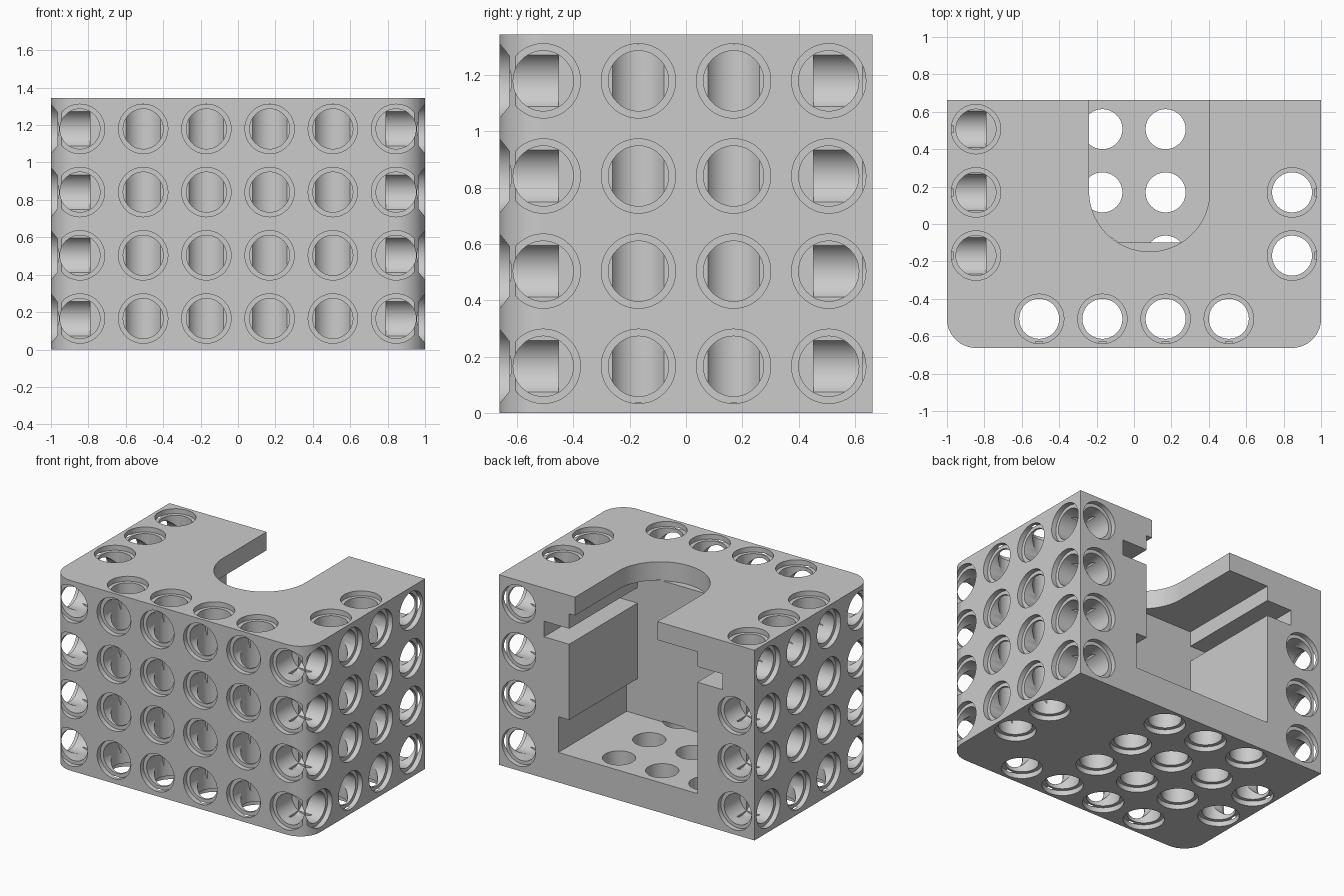
import bpy, bmesh, math
from mathutils import Vector

cube = bpy.data.objects.get("Cube")
if cube:
    bpy.data.objects.remove(cube, do_unlink=True)

W, D, H = 1.0, 0.6625, 1.345          # half width, half depth, height
PITCH = 0.338
XS = [(i - 2.5) * PITCH for i in range(6)]
YS = [(i - 1.5) * PITCH for i in range(4)]
ZS = [H / 2 + y for y in YS]
BORE, RIM, RIM_DEPTH, DEPTH = 0.107, 0.132, 0.035, 0.21
SIDES = 48


def finish(name, bm):
    bmesh.ops.recalc_face_normals(bm, faces=bm.faces[:])
    mesh = bpy.data.meshes.new(name)
    bm.to_mesh(mesh)
    bm.free()
    obj = bpy.data.objects.new(name, mesh)
    bpy.context.collection.objects.link(obj)
    return obj


def prism(name, outline, start, sweep):
    """Extrude an outline of 3D points along a sweep vector."""
    bm = bmesh.new()
    face = bm.faces.new([bm.verts.new(Vector(p) + Vector(start)) for p in outline])
    moved = bmesh.ops.extrude_face_region(bm, geom=[face])["geom"]
    bmesh.ops.translate(bm, vec=sweep, verts=[v for v in moved if isinstance(v, bmesh.types.BMVert)])
    return finish(name, bm)


def arc(cx, cy, r, a0, a1, n):
    return [(cx + r * math.cos(math.radians(a0 + (a1 - a0) * i / n)),
             cy + r * math.sin(math.radians(a0 + (a1 - a0) * i / n)), 0) for i in range(n + 1)]


def add_hole(bm, point, direction, length=DEPTH, through=False):
    """Stepped bore running inward from a point on the surface."""
    profile = [(RIM, -0.02), (RIM, RIM_DEPTH), (BORE, RIM_DEPTH)]
    if through:
        profile += [(r, length - t) for r, t in reversed(profile)]
    else:
        profile.append((BORE, length))
    axis = Vector(direction)
    side = Vector((0, 0, 1)) if abs(axis.z) < 0.5 else Vector((1, 0, 0))
    other = axis.cross(side)
    rings = []
    for r, t in profile:
        rings.append([bm.verts.new(Vector(point) + axis * t + r * (
            side * math.cos(math.tau * k / SIDES) + other * math.sin(math.tau * k / SIDES)))
            for k in range(SIDES)])
    for a, b in zip(rings, rings[1:]):
        for k in range(SIDES):
            j = (k + 1) % SIDES
            bm.faces.new((a[k], a[j], b[j], b[k]))
    bm.faces.new(rings[0])
    bm.faces.new(rings[-1])


def hole_group(name, points, direction, **options):
    bm = bmesh.new()
    for p in points:
        add_hole(bm, p, direction, **options)
    return finish(name, bm)


# Block with two rounded front corners
R = 0.155
outline = [(W, D, 0), (-W, D, 0)]
outline += arc(-W + R, -D + R, R, 180, 270, 16) + arc(W - R, -D + R, R, 270, 360, 16)
housing = prism("housing", outline, (0, 0, 0), (0, 0, H))

# Rear pocket: side slots near the top and a groove at the lower left
LEFT, RIGHT, FLOOR, CEILING = 0.45, -0.553, 0.212, 1.215
pocket = [(LEFT, CEILING), (LEFT, 1.11), (0.647, 1.11), (0.647, 1.0), (LEFT, 1.0),
          (LEFT, 0.465), (0.535, 0.465), (0.535, FLOOR), (RIGHT, FLOOR),
          (RIGHT, 1.0), (-0.75, 1.0), (-0.75, 1.11), (RIGHT, 1.11), (RIGHT, CEILING)]
cutters = [prism("pocket_cutter", [(x, 0, z) for x, z in pocket], (0, -0.10, 0), (0, 1, 0))]

# U-shaped opening in the top
slot = [(0.405, 0.8, 0), (-0.24, 0.8, 0)] + arc(0.0825, 0.175, 0.3225, 180, 360, 48)
cutters.append(prism("top_slot_cutter", slot, (0, 0, 1.21), (0, 0, 0.3)))

# Hole grids on the front, sides and back
cutters.append(hole_group("front_hole_cutter", [(x, -D, z) for x in XS for z in ZS], (0, 1, 0)))
for s, label in ((1, "left"), (-1, "right")):
    cutters.append(hole_group(label + "_hole_cutter",
                              [(s * W, y, z) for y in YS for z in ZS], (-s, 0, 0)))
back = [(XS[5], D, z) for z in ZS] + [(XS[0], D, z) for z in ZS[:3]]
cutters.append(hole_group("back_hole_cutter", back, (0, -1, 0)))

# Vertical through holes, short top holes, short bottom and floor holes
tubes = [(x, YS[0], 0) for x in XS[1:5]] + [(XS[5], y, 0) for y in YS[1:3]]
cutters.append(hole_group("tube_cutter", tubes, (0, 0, 1), length=H, through=True))
cutters.append(hole_group("top_hole_cutter", [(XS[0], y, H) for y in YS[1:]], (0, 0, -1)))
under = [(XS[0], y, 0) for y in YS[1:3]] + [(x, y, 0) for x in XS[1:4] for y in YS[1:]]
cutters.append(hole_group("bottom_hole_cutter", under, (0, 0, 1), length=DEPTH + 0.01))

# Cut everything out of the block
bpy.ops.object.select_all(action='DESELECT')
bpy.context.view_layer.objects.active = housing
housing.select_set(True)
for c in cutters:
    c.hide_render = True
    mod = housing.modifiers.new(c.name, 'BOOLEAN')
    mod.operation = 'DIFFERENCE'
    mod.solver = 'EXACT'
    mod.object = c
    bpy.ops.object.modifier_apply(modifier=mod.name)
    bpy.data.objects.remove(c, do_unlink=True)

# Plain grey plastic
grey = bpy.data.materials.new("grey_plastic")
grey.use_nodes = True
colour = (0.6, 0.6, 0.6, 1)
grey.diffuse_color = colour
grey.node_tree.nodes["Principled BSDF"].inputs["Base Color"].default_value = colour
housing.data.materials.clear()
housing.data.materials.append(grey)

# Smooth round walls, flat sides
bpy.ops.object.shade_smooth_by_angle(angle=math.radians(20))
weighted = housing.modifiers.new("flat_sides", 'WEIGHTED_NORMAL')
weighted.keep_sharp = True
